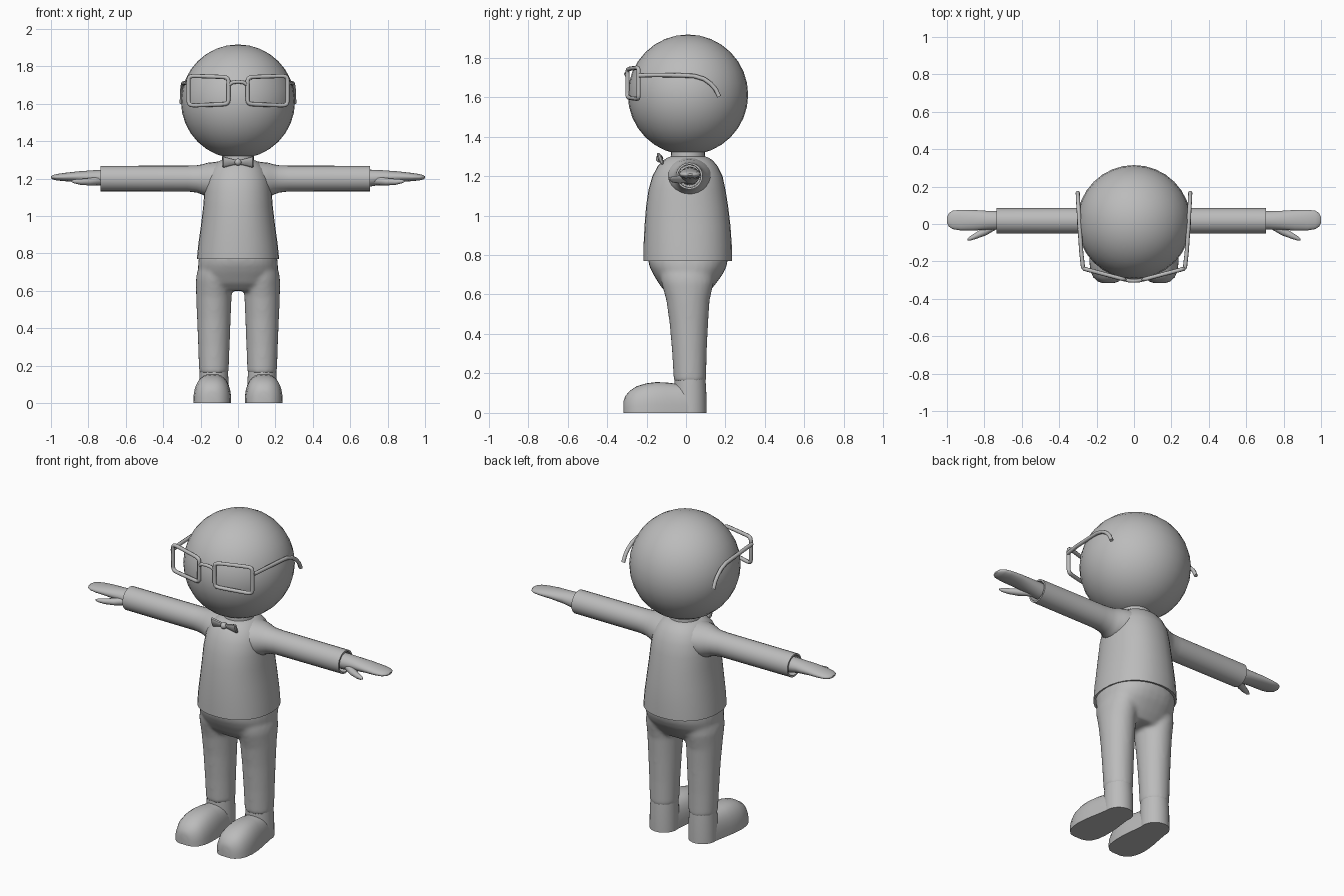
import bpy, bmesh, math
from mathutils import Vector

if "Cube" in bpy.data.objects:
    bpy.data.objects.remove(bpy.data.objects["Cube"])

grey = bpy.data.materials.new("plain_grey")
grey.diffuse_color = (0.5, 0.5, 0.5, 1)
grey.use_nodes = True
grey.node_tree.nodes["Principled BSDF"].inputs["Base Color"].default_value = grey.diffuse_color


def finish(ob, angle=40):
    ob.data.materials.clear()
    ob.data.materials.append(grey)
    bpy.ops.object.select_all(action='DESELECT')
    ob.select_set(True)
    bpy.context.view_layer.objects.active = ob
    if ob.type == 'MESH':
        bpy.ops.object.shade_smooth_by_angle(angle=math.radians(angle))
    return ob


def add_object(name, bm):
    bmesh.ops.recalc_face_normals(bm, faces=bm.faces)
    me = bpy.data.meshes.new(name)
    bm.to_mesh(me)
    bm.free()
    ob = bpy.data.objects.new(name, me)
    bpy.context.collection.objects.link(ob)
    return ob


def skin(bm, rings, cap=True):
    """Bridge equal closed rings of points into a tube."""
    vs = [[bm.verts.new(p) for p in r] for r in rings]
    n = len(vs[0])
    for a, b in zip(vs, vs[1:]):
        for i in range(n):
            bm.faces.new((a[i], a[(i + 1) % n], b[(i + 1) % n], b[i]))
    if cap:
        bm.faces.new(vs[0])
        bm.faces.new(vs[-1])


def spow(v, p):
    return math.copysign(abs(v) ** (2 / p), v)


def oval(ra, rb, n=32, p=2):
    return [(ra * spow(math.cos(t), p), rb * spow(math.sin(t), p))
            for t in (2 * math.pi * i / n for i in range(n))]


def z_rings(secs, cx=0, n=32, p=2):
    """Sections: height, half width, back-most and front-most y, optional x shift."""
    return [[(cx + a, (y0 + y1) / 2 + b, z) for a, b in oval(w, (y1 - y0) / 2, n, p)]
            for z, w, y0, y1 in secs]


def x_rings(secs, side, n=24):
    """Sections: x, centre y, centre z, y radius, z radius."""
    return [[(side * x, cy + a, cz + b) for a, b in oval(ry, rz, n)]
            for x, cy, cz, ry, rz in secs]


def tube(name, pts, r, cyclic=False):
    cu = bpy.data.curves.new(name, 'CURVE')
    cu.dimensions = '3D'
    cu.bevel_depth = r
    cu.bevel_resolution = 2
    cu.use_fill_caps = True
    sp = cu.splines.new('POLY')
    sp.points.add(len(pts) - 1)
    for q, p in zip(sp.points, pts):
        q.co = (*p, 1)
    sp.use_cyclic_u = cyclic
    sp.use_smooth = True
    ob = bpy.data.objects.new(name, cu)
    bpy.context.collection.objects.link(ob)
    return finish(ob)


# head and neck
bpy.ops.mesh.primitive_uv_sphere_add(segments=32, ring_count=16, radius=0.305,
                                     location=(0, 0.01, 1.612))
head = bpy.context.object
head.name = "head"
finish(head)
bm = bmesh.new()
skin(bm, z_rings([(1.25, .09, -.08, .10), (1.31, .085, -.075, .095), (1.37, .085, -.075, .095)]))
finish(add_object("neck", bm))

# shirt body, with an open hem turned inward
bm = bmesh.new()
skin(bm, z_rings([(.80, .19, -.19, .205), (.775, .20, -.20, .215), (.77, .22, -.215, .233),
                  (.85, .212, -.215, .232), (.95, .198, -.21, .225), (1.05, .186, -.202, .213),
                  (1.13, .18, -.19, .20), (1.20, .17, -.17, .185), (1.25, .148, -.143, .16),
                  (1.28, .12, -.115, .135), (1.295, .098, -.09, .11), (1.30, .082, -.075, .095)],
                 p=2.2))
finish(add_object("shirt", bm))

# sleeves, flared into the shoulder and hollow at the cuff
for label, s, end in (("left", 1, .705), ("right", -1, .735)):
    bm = bmesh.new()
    skin(bm, x_rings([(.06, .015, 1.19, .13, .11), (.12, .015, 1.193, .115, .096),
                      (.165, .015, 1.192, .097, .092), (.19, .016, 1.195, .083, .081),
                      (.22, .017, 1.198, .074, .073), (.27, .017, 1.2, .069, .069),
                      (end, .017, 1.2, .068, .068), (end, .017, 1.2, .058, .058),
                      (end - .1, .017, 1.2, .056, .056)], s))
    finish(add_object(label + "_sleeve", bm))

    # hand and thumb
    bm = bmesh.new()
    skin(bm, x_rings([(.58, .018, 1.2, .048, .048), (.72, .02, 1.203, .05, .044),
                      (.78, .02, 1.208, .05, .036), (.86, .02, 1.21, .055, .028),
                      (.93, .021, 1.208, .055, .022), (.97, .022, 1.207, .049, .017),
                      (.99, .022, 1.207, .036, .012), (1.0, .022, 1.207, .015, .005)], s))
    finish(add_object(label + "_hand", bm))
    bm = bmesh.new()
    skin(bm, x_rings([(.73, .005, 1.19, .03, .026), (.79, -.035, 1.183, .025, .02),
                      (.84, -.06, 1.182, .018, .016), (.875, -.077, 1.185, .012, .011),
                      (.89, -.083, 1.186, .004, .004)], s, 12))
    finish(add_object(label + "_thumb", bm))

# trousers: hips and two legs fused into one soft surface
bm = bmesh.new()
skin(bm, z_rings([(.60, .15, -.085, .105), (.64, .19, -.128, .14), (.70, .212, -.165, .185),
                  (.74, .214, -.185, .205), (.79, .208, -.195, .215)], p=2.3))
for s in (1, -1):
    skin(bm, z_rings([(.155, .079, -.062, .102), (.30, .084, -.07, .105), (.45, .09, -.083, .112),
                      (.57, .095, -.1, .12), (.66, .096, -.125, .14), (.70, .09, -.13, .14)],
                     cx=s * .129))
trousers = add_object("trousers", bm)
m = trousers.modifiers.new("fuse", 'REMESH')
m.mode = 'VOXEL'
m.voxel_size = 0.011
m = trousers.modifiers.new("soften", 'SMOOTH')
m.iterations = 8
m.factor = 0.5
bpy.context.view_layer.objects.active = trousers
trousers.select_set(True)
bpy.ops.object.convert(target='MESH')
finish(trousers, 60)

# shoes: domed sections with a flat sole, plus an ankle and heel column
for label, s in (("left", 1), ("right", -1)):
    bm = bmesh.new()
    rings = []
    for y, w, h in ((-.316, .03, .06), (-.308, .055, .085), (-.285, .08, .112), (-.25, .095, .135),
                    (-.20, .101, .15), (-.15, .1, .156), (-.10, .095, .154), (-.05, .087, .148),
                    (0, .08, .15), (.04, .072, .15)):
        cx = s * (.138 - .008 * max(0, (y + .2) / .24))
        arc = [(cx + w * spow(math.cos(t), 2.5), y, h * spow(math.sin(t), 2.5))
               for t in (math.pi * i / 16 for i in range(17))]
        rings.append(arc)
    skin(bm, rings)
    skin(bm, z_rings([(0, .08, -.06, .104), (.10, .079, -.06, .103), (.20, .074, -.056, .097)],
                     cx=s * .129))
    finish(add_object(label + "_shoe", bm))

# glasses: two rounded rectangular rims, a bridge and two hooked temples
for label, s in (("left", 1), ("right", -1)):
    rim = []
    for a, b in oval(.107, .076, 48, 9):
        x = .158 + a
        rim.append((s * x, -.298 + .058 * (x - .045) / .22, 1.67 + b * (1 + .05 * a / .107)))
    tube(label + "_rim", rim, .011, True)
    tube(label + "_temple", [(s * x, y, z) for x, y, z in
         ((.272, -.238, 1.71), (.282, -.15, 1.712), (.29, -.03, 1.71), (.294, .04, 1.707),
          (.297, .09, 1.692), (.299, .125, 1.668), (.3, .15, 1.64), (.301, .168, 1.602))], .011)
tube("bridge", [(-.05, -.296, 1.70), (-.03, -.302, 1.714), (0, -.304, 1.718),
                (.03, -.302, 1.714), (.05, -.296, 1.70)], .010)

# bow tie: two flaring wings and a round knot, tilted to the chest
for label, s in (("left", 1), ("right", -1)):
    bm = bmesh.new()
    skin(bm, [[(s * x, -.130 - a - b * .35, 1.288 + b) for a, b in oval(d, h, 12, 3)]
              for x, d, h in ((.005, .008, .012), (.03, .011, .017), (.06, .013, .025),
                              (.078, .011, .03), (.083, .005, .025))])
    finish(add_object(label + "_bow_wing", bm))
bpy.ops.mesh.primitive_uv_sphere_add(segments=16, ring_count=8, radius=.019,
                                     location=(0, -.134, 1.288))
knot = bpy.context.object
knot.name = "bow_knot"
finish(knot)
